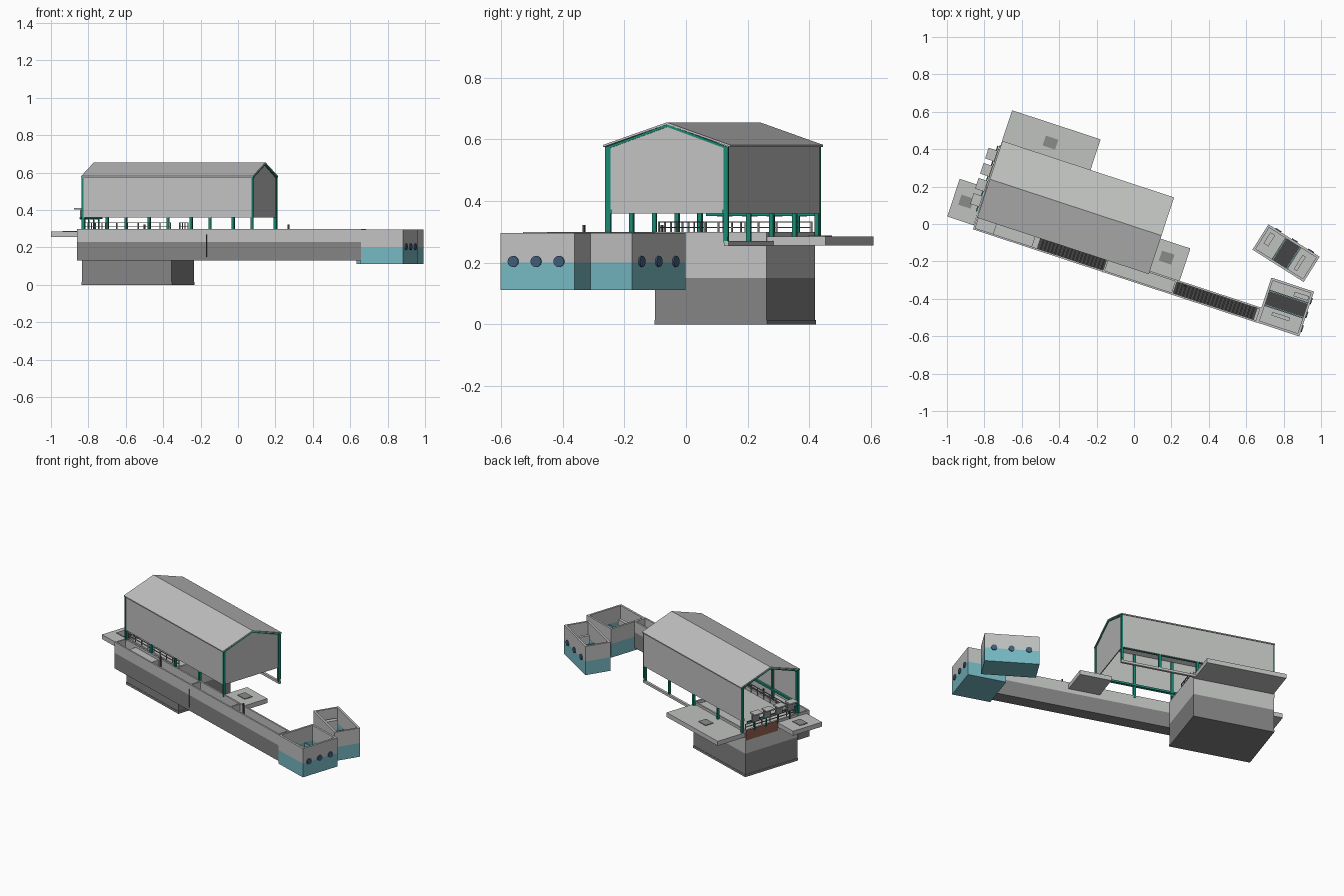
import bpy, bmesh, math
from mathutils import Matrix, Vector

if "Cube" in bpy.data.objects:
    bpy.data.objects.remove(bpy.data.objects["Cube"])

MATS = {}
def mat(name, rgb):
    m = bpy.data.materials.new(name)
    m.diffuse_color = (*rgb, 1)
    m.use_nodes = True
    m.node_tree.nodes["Principled BSDF"].inputs["Base Color"].default_value = m.diffuse_color
    MATS[name] = m
mat("light_grey", (.53, .54, .53))
mat("mid_grey", (.23, .23, .23))
mat("dark_grey", (.06, .06, .06))
mat("hatch_grey", (.26, .26, .26))
mat("teal", (.18, .48, .54))
mat("green", (.01, .25, .17))
mat("window_blue", (.05, .11, .2))
mat("brown", (.27, .11, .075))

# Frames: whole building is turned about z, the loose cabin a bit more
HALL = Matrix.Rotation(math.radians(-18.2), 4, 'Z')
CABIN = Matrix.Translation((.813, -.156, 0)) @ Matrix.Rotation(math.radians(-32.3), 4, 'Z')

def finish(name, bm, m, frame):
    bmesh.ops.recalc_face_normals(bm, faces=bm.faces)
    me = bpy.data.meshes.new(name)
    bm.to_mesh(me)
    bm.free()
    me.materials.append(MATS[m])
    o = bpy.data.objects.new(name, me)
    o.matrix_world = frame
    bpy.context.collection.objects.link(o)
    return o

def boxes(name, m, items, frame=HALL):
    """items: (x0, x1, y0, y1, z0, z1)"""
    bm = bmesh.new()
    for x0, x1, y0, y1, z0, z1 in items:
        M = Matrix.Translation(((x0+x1)/2, (y0+y1)/2, (z0+z1)/2)) @ Matrix.Diagonal((x1-x0, y1-y0, z1-z0, 1))
        bmesh.ops.create_cube(bm, size=1, matrix=M)
    return finish(name, bm, m, frame)

def prism(name, m, profile, x0, x1):
    """extrude a y-z profile along x"""
    bm = bmesh.new()
    a = [bm.verts.new((x0, y, z)) for y, z in profile]
    b = [bm.verts.new((x1, y, z)) for y, z in profile]
    n = len(a)
    bm.faces.new(a)
    bm.faces.new(b[::-1])
    for i in range(n):
        bm.faces.new((a[i], a[(i+1) % n], b[(i+1) % n], b[i]))
    return finish(name, bm, m, HALL)

def ring(x0, x1, y0, y1, z0, z1, t):
    return [(x0, x1, y0, y0+t, z0, z1), (x0, x1, y1-t, y1, z0, z1),
            (x0, x0+t, y0+t, y1-t, z0, z1), (x1-t, x1, y0+t, y1-t, z0, z1)]

def portholes(name, centres, axis, frame):
    bm = bmesh.new()
    R = Matrix.Rotation(math.pi/2, 4, 'Y' if axis == 'x' else 'X')
    for c in centres:
        bmesh.ops.create_cone(bm, cap_ends=True, segments=16, radius1=.018, radius2=.018,
                              depth=.009, matrix=Matrix.Translation(c) @ R)
    finish(name, bm, "window_blue", frame)

# Hall roof, walls and closed right gable
U0, U1, V0, V1, VR = -.803, .155, -.222, .194, -.013
ZW, ZE, ZR, T = .36, .575, .648, .007
prism("hall_roof", "light_grey", [(V0-.008, ZE), (VR, ZR), (V1+.008, ZE),
      (V1+.008, ZE+T), (VR, ZR+T), (V0-.008, ZE+T)], U0-.004, U1+.004)
boxes("hall_side_walls", "light_grey", [(U0, U1, V0, V0+.006, ZW, ZE+.002), (U0, U1, V1-.006, V1, ZW, ZE+.002)])
prism("hall_gable", "light_grey", [(V0, ZW), (V1, ZW), (V1, ZE), (VR, ZR), (V0, ZE)], U1-.008, U1-.002)

# Green frame: posts, gable trims and beams
posts = []
for i in range(5):
    u = U0+.006 + (U1-U0-.012)*i/4
    posts += [(u-.007, u+.007, V0+.001, V0+.015, .285, ZE-.003),
              (u-.007, u+.007, V1-.015, V1-.001, .265, ZE-.003)]
posts += [(u-.006, u+.003, y-.005, y+.005, .285, ZE) for u in (U0+.003, U1) for y in (V0+.003, V1-.003)]
boxes("hall_posts", "green", posts)
boxes("hall_beams", "green", [(U0, U1, V0+.006, V0+.02, ZW, ZW+.012), (U0, U1, V1-.02, V1-.006, ZW, ZW+.012)])
for tag, u in (("left", U0-.003), ("right", U1-.004)):
    prism("gable_trim_" + tag, "green", [(V0, ZE-.008), (VR, ZR-.008), (V1, ZE-.008),
          (V1, ZE), (VR, ZR), (V0, ZE)], u, u+.006)
boxes("back_foot_beam", "light_grey", [(-.311, .157, .182, .197, .255, .27)])

# Basement block under the left half
BU0, BU1, BV0, BV1 = -.811, -.306, -.206, .174
boxes("basement_lower", "mid_grey", [(BU0, BU1, BV0, BV1, 0, .15)])
boxes("basement_upper", "light_grey", [(BU0, BU1, BV0, BV1, .15, .28)]
      + ring(BU0, BU1, BV0, BV1, .28, .3, .01))
boxes("basement_plinth", "mid_grey", [(BU0-.002, BU1+.002, BV0-.002, BV1+.002, 0, .015)])
boxes("brown_panel", "brown", [(BU0-.004, BU0, -.06, .172, .235, .3)])

# Slabs outside the hall with their hatches
slabs = [("back", (BU0+.002, -.311, .17, .374), (-.56, .274)),
         ("left", (-.961, BU0, -.274, -.062), (-.89, -.167)),
         ("right", (.13, .327, -.214, -.03), (.222, -.116))]
for tag, (a, b, c, d), (hu, hv) in slabs:
    boxes("slab_" + tag, "light_grey", [(a, b, c, d, .256, .285)])
    boxes("slab_hatch_" + tag, "hatch_grey", [(hu-.035, hu+.035, hv-.028, hv+.028, .285, .289)])

# Long narrow channel along the front
CU0, CU1, CV0, CV1 = -.809, .79, -.296, -.212
boxes("channel_lower", "mid_grey", ring(CU0, CU1, CV0, CV1, .13, .23, .01)
      + [(CU0+.01, CU1-.01, CV0+.01, CV1-.01, .13, .14)])
boxes("channel_upper", "light_grey", ring(CU0, CU1, CV0, CV1, .23, .3, .01))
boxes("channel_deck", "light_grey", [(a, b, CV0+.01, CV1-.01, .24, .25)
      for a, b in ((-.799, -.45), (-.07, .31), (.765, .78))])
boxes("channel_raised_lid", "light_grey", [(-.70, -.48, CV0+.01, CV1-.01, .25, .285)])
boxes("channel_steps", "dark_grey", [(a+.02*i, a+.02*i+.017, CV0+.01, CV1-.01, .2, .21)
      for a, n in ((-.45, 19), (.31, 23)) for i in range(n)]
      + [(-.45, -.07, CV0+.01, CV1-.01, .19, .2), (.31, .765, CV0+.01, CV1-.01, .19, .2)])
boxes("channel_partitions", "light_grey", [(u, u+.01, CV0+.01, CV1-.01, .14, .298) for u in (-.08, .305)])
boxes("channel_seam", "dark_grey", [(-.081, -.078, CV0-.002, CV0, .15, .27)])
boxes("channel_poles", "dark_grey", [(u-.004, u+.004, -.234, -.226, .25, .322) for u in (.36, -.45)])

# End cabin in line with the channel, and the loose cabin beside it
def cabin(name, x0, x1, y0, y1, frame, band):
    t = .013
    boxes(name + "_lower", "teal", ring(x0, x1, y0, y1, .112, .2, t)
          + [(x0+t, x1-t, y0+t, y1-t, .112, .125)], frame)
    boxes(name + "_upper", "light_grey", ring(x0, x1, y0, y1, .2, .297, t), frame)
    boxes(name + "_floor", "light_grey", [(x0+t, x1-t, y0+t, y1-t, .125, .165)], frame)
    boxes(name + "_grating", "dark_grey", [(*band, .165, .172)], frame)
cabin("end_cabin", .787, 1.027, -.295, -.043, HALL, (.8, 1.014, -.19, -.115))
cabin("side_cabin", -.162, .162, -.08, .08, CABIN, (-.04, .045, -.067, .067))
boxes("end_cabin_trim", "teal", [(.8, 1.014, v, v+.006, .165, .2) for v in (-.198, -.113)])
boxes("side_cabin_trim", "teal", [(u, u+.006, -.067, .067, .165, .2) for u in (-.048, .047)], CABIN)
boxes("end_cabin_bench", "light_grey", [(.93, 1.01, -.1, -.075, .165, .24), (.85, .95, -.235, -.215, .165, .25)])
boxes("side_cabin_bench", "light_grey", [(-.13, -.1, -.02, .05, .165, .24), (.08, .1, -.05, .04, .165, .24)], CABIN)
portholes("end_cabin_windows", [(1.028, v, .204) for v in (-.251, -.173, -.095)], 'x', HALL)
portholes("side_cabin_windows", [(u, .081, .204) for u in (-.1, .003, .106)], 'y', CABIN)

# Railings on the basement deck
def railing(name, p, q, n):
    p, q = Vector(p), Vector(q)
    r = .0025
    items = []
    for i in range(n+1):
        c = p.lerp(q, i/n)
        items.append((c.x-r, c.x+r, c.y-r, c.y+r, .28, .332))
    for z in (.312, .33):
        items.append((min(p.x, q.x)-r, max(p.x, q.x)+r, min(p.y, q.y)-r, max(p.y, q.y)+r, z, z+.004))
    boxes(name, "hatch_grey", items)
railing("front_railing", (-.80, -.195), (-.315, -.195), 8)
railing("left_railing", (-.80, -.195), (-.80, .165), 6)
railing("right_railing", (-.315, -.04), (-.315, .1), 3)

# Four small hooded units at the open left end
units = (.114, .029, -.056, -.141)
boxes("unit_hoods", "light_grey", [(-.866, -.815, v-.03, v+.03, .404, .412) for v in units])
boxes("unit_backs", "hatch_grey", [(-.835, -.825, v-.025, v+.025, .35, .404) for v in units])
boxes("unit_rail", "green", [(-.825, -.818, -.2, .17, .352, .36)]
      + [(-.825, -.818, v-.003, v+.003, .29, .36) for v in units])
